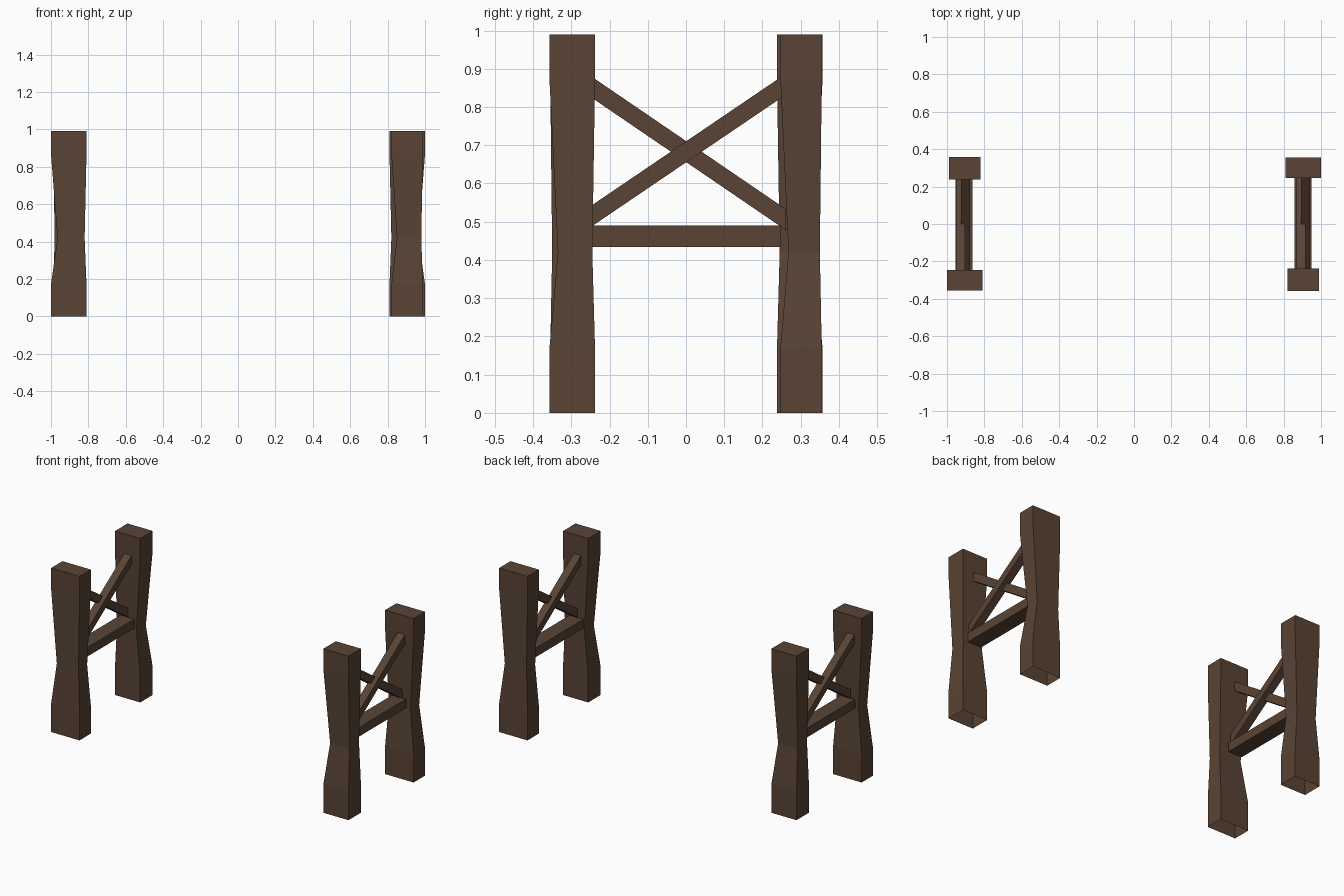
import bpy, bmesh

if "Cube" in bpy.data.objects:
    bpy.data.objects.remove(bpy.data.objects["Cube"])

wood = bpy.data.materials.new("dark brown wood")
wood.diffuse_color = (0.1, 0.057, 0.036, 1)
wood.use_nodes = True
wood.node_tree.nodes["Principled BSDF"].inputs["Base Color"].default_value = wood.diffuse_color


def make_object(name, bm):
    bmesh.ops.recalc_face_normals(bm, faces=bm.faces[:])
    mesh = bpy.data.meshes.new(name)
    bm.to_mesh(mesh)
    bm.free()
    mesh.materials.append(wood)
    obj = bpy.data.objects.new(name, mesh)
    bpy.context.collection.objects.link(obj)
    return obj


def post(name, end, waist, turn):
    """Pinched square post, open underneath; end/waist = (x0, x1, y0, y1)."""
    bm = bmesh.new()
    rings = []
    for z, (x0, x1, y0, y1) in ((0, end), (0.17, end), (0.42, waist), (0.87, end), (0.99, end)):
        corners = ((x0, y0), (x1, y0), (x1, y1), (x0, y1))
        rings.append([bm.verts.new((turn * x, turn * y, z)) for x, y in corners])
    for a, b in zip(rings, rings[1:]):
        for i in range(4):
            j = (i + 1) % 4
            bm.faces.new((a[i], a[j], b[j], b[i]))
    bm.faces.new(rings[-1])
    bmesh.ops.recalc_face_normals(bm, faces=bm.faces[:])
    make_object(name, bm)


def brace(name, x, width, start, finish, height):
    """Beam along y with upright cut ends; start/finish = (y, z centre)."""
    bm = bmesh.new()
    bmesh.ops.create_cube(bm, size=1)
    for v in bm.verts:
        y, z = finish if v.co.y > 0 else start
        v.co = (x + v.co.x * width, y, z + v.co.z * height)
    make_object(name, bm)


# Posts: each shape is used twice, turned half round for the opposite corner
wide = ((-1.0, -0.81, -0.355, -0.247), (-0.965, -0.82, -0.35, -0.268))
narrow = ((-0.988, -0.82, 0.238, 0.357), (-0.98, -0.85, 0.245, 0.335))
post("front_left_post", *wide, 1)
post("back_right_post", *wide, -1)
post("back_left_post", *narrow, 1)
post("front_right_post", *narrow, -1)

# Crossed braces and rail on each side
for side, rail_x, up_x, down_x in (("left", -0.909, -0.902, -0.928),
                                   ("right", 0.903, 0.918, 0.892)):
    brace(side + "_rail", rail_x, 0.092, (-0.247, 0.462), (0.247, 0.462), 0.055)
    brace(side + "_rising_brace", up_x, 0.048, (-0.247, 0.515), (0.25, 0.852), 0.055)
    brace(side + "_falling_brace", down_x, 0.048, (-0.247, 0.852), (0.262, 0.505), 0.055)
